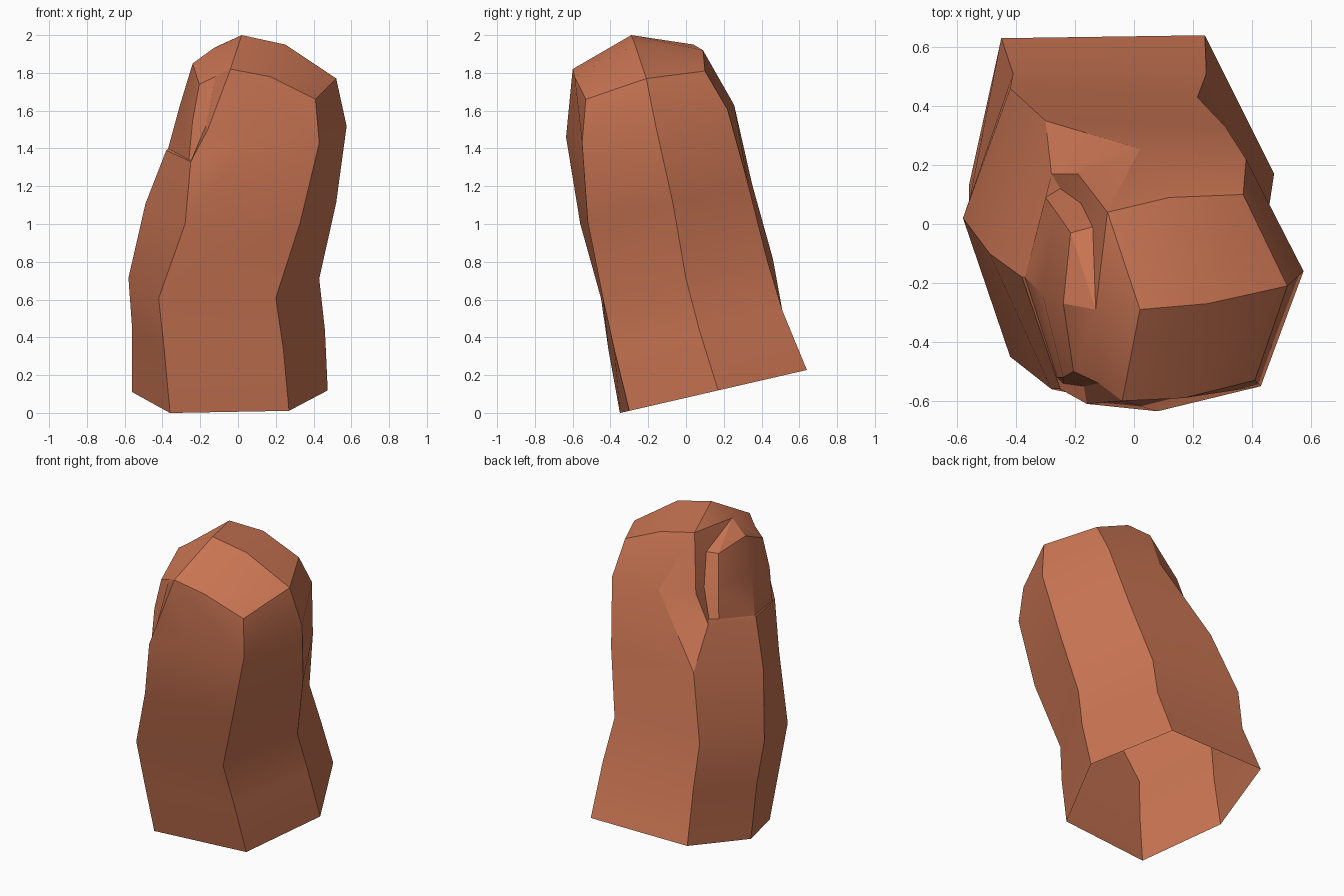
import bpy, bmesh, math
from mathutils import Vector

if "Cube" in bpy.data.objects:
    bpy.data.objects.remove(bpy.data.objects["Cube"], do_unlink=True)

# One skin colour for everything
skin = bpy.data.materials.new("terracotta_skin")
skin.use_nodes = True
skin_colour = (0.58, 0.175, 0.085, 1)
skin.diffuse_color = skin_colour
skin.node_tree.nodes["Principled BSDF"].inputs["Base Color"].default_value = skin_colour


def points(*coords):
    return [Vector(c) for c in coords]


def tilted_ring(height, *outline):
    """Cross-section lying on a plane that rises toward the back."""
    return [Vector((x, y, height + 0.23 * y)) for x, y in outline]


def face(bm, *corners):
    bm.faces.new([bm.verts.new(c) for c in corners])


def sheet(bm, rows, closed=False):
    """Quads between neighbouring rows of points."""
    for low, high in zip(rows, rows[1:]):
        count = len(low)
        for i in range(count if closed else count - 1):
            j = (i + 1) % count
            face(bm, low[i], low[j], high[j], high[i])


def finish(bm, name, outward):
    """Weld the pieces, face them outward and shade them."""
    bmesh.ops.remove_doubles(bm, verts=bm.verts, dist=0.001)
    bmesh.ops.recalc_face_normals(bm, faces=bm.faces)
    bm.faces.ensure_lookup_table()
    bm.normal_update()
    if bm.faces[0].normal.dot(outward) < 0:
        bmesh.ops.reverse_faces(bm, faces=bm.faces)
    mesh = bpy.data.meshes.new(name)
    bm.to_mesh(mesh)
    bm.free()
    mesh.materials.append(skin)
    obj = bpy.data.objects.new(name, mesh)
    bpy.context.collection.objects.link(obj)
    bpy.ops.object.select_all(action='DESELECT')
    obj.select_set(True)
    bpy.context.view_layer.objects.active = obj
    bpy.ops.object.shade_smooth_by_angle(angle=math.radians(25))
    return obj


# Cross-sections of the shaft: front right, front left, left, back left, back right, right
base = tilted_ring(.08, (-.36, -.35), (.27, -.3), (.475, .17), (.24, .64), (-.45, .63), (-.56, .13))
lower = tilted_ring(.425, (-.39, -.41), (.24, -.38), (.46, .07), (.245, .51), (-.41, .51), (-.56, .07))
knuckle = tilted_ring(.71, (-.42, -.45), (.2, -.44), (.43, 0), (.215, .43), (-.42, .46), (-.58, .02))
upper = tilted_ring(1.13, (-.28, -.56), (.33, -.52), (.52, -.07), (.31, .33), (-.3, .35), (-.49, -.1))
pad_left, side_left, back_left = tilted_ring(1.555, (.43, -.55), (.575, -.16), (.38, .22))
pad_front, pad_back, nail_root = points((.08, -.635, 1.46), (.02, .255, 1.63), (-.38, -.18, 1.39))

# Nail bed, from root to tip, walking from the front to the back
edge_front = points((-.25, -.56, 1.33), (-.16, -.61, 1.5), (-.04, -.6, 1.82))
groove_front = points((-.24, -.54, 1.34), (-.17, -.55, 1.52), (-.12, -.54, 1.78))
nail_front = points((-.26, -.52, 1.34), (-.24, -.52, 1.55), (-.205, -.5, 1.74))
nail_middle = points((-.37, -.18, 1.4), (-.31, -.24, 1.62), (-.24, -.27, 1.85))
nail_back = points((-.3, .09, 1.46), (-.27, .05, 1.64), (-.215, -.03, 1.82))
groove_back = points((-.25, .12, 1.46), (-.18, .07, 1.63), (-.14, -.01, 1.82))
edge_back = points((-.28, .17, 1.45), (-.19, .17, 1.63), (-.09, .04, 1.95))

# Tip of the finger
rim_front = [edge_front[2]] + points((.17, -.59, 1.78), (.41, -.53, 1.66))
crown = points((.02, -.29, 2), (.25, -.27, 1.95), (.52, -.21, 1.77))
rim_back = [edge_back[2]] + points((.12, .09, 1.92), (.37, .1, 1.81))
nail_crown = Vector((-.13, -.29, 1.93))

finger = bmesh.new()

# Shaft, open at the base
sheet(finger, [base, lower, knuckle, upper], closed=True)

# Front, left and back of the last joint
face(finger, upper[0], upper[1], pad_left, pad_front)
sheet(finger, [upper[1:4], [pad_left, side_left, back_left], [rim_front[2], crown[2], rim_back[2]]])
face(finger, upper[3], upper[4], pad_back, back_left)
face(finger, pad_front, pad_left, *reversed(rim_front))
face(finger, back_left, pad_back, *rim_back)

# Flesh leading up to the nail
face(finger, upper[0], pad_front, edge_front[0])
face(finger, pad_front, edge_front[2], edge_front[1], edge_front[0])
face(finger, upper[4], edge_back[0], pad_back)
face(finger, pad_back, edge_back[0], edge_back[1], edge_back[2])
sheet(finger, [[upper[0], upper[5], upper[4]], [edge_front[0], nail_root, edge_back[0]]])

# Grooves beside the nail and the small ledge at its root
sheet(finger, [edge_front, groove_front, nail_front])
sheet(finger, [nail_back, groove_back, edge_back])
face(finger, edge_front[0], groove_front[0], nail_front[0], nail_middle[0], nail_root)
face(finger, nail_root, nail_middle[0], nail_back[0], groove_back[0], edge_back[0])

# Rounded cap
sheet(finger, [rim_front, crown, rim_back])
across = [edge_front, groove_front, nail_front, nail_middle, nail_back, groove_back, edge_back]
loop = [column[2] for column in across] + [crown[0]]
for i, corner in enumerate(loop):
    face(finger, nail_crown, corner, loop[(i + 1) % len(loop)])
finish(finger, "finger", Vector((0, -1, 0)))

# Nail plate
nail = bmesh.new()
sheet(nail, [nail_front, nail_middle, nail_back])
finish(nail, "fingernail", Vector((-1, 0, 0)))
